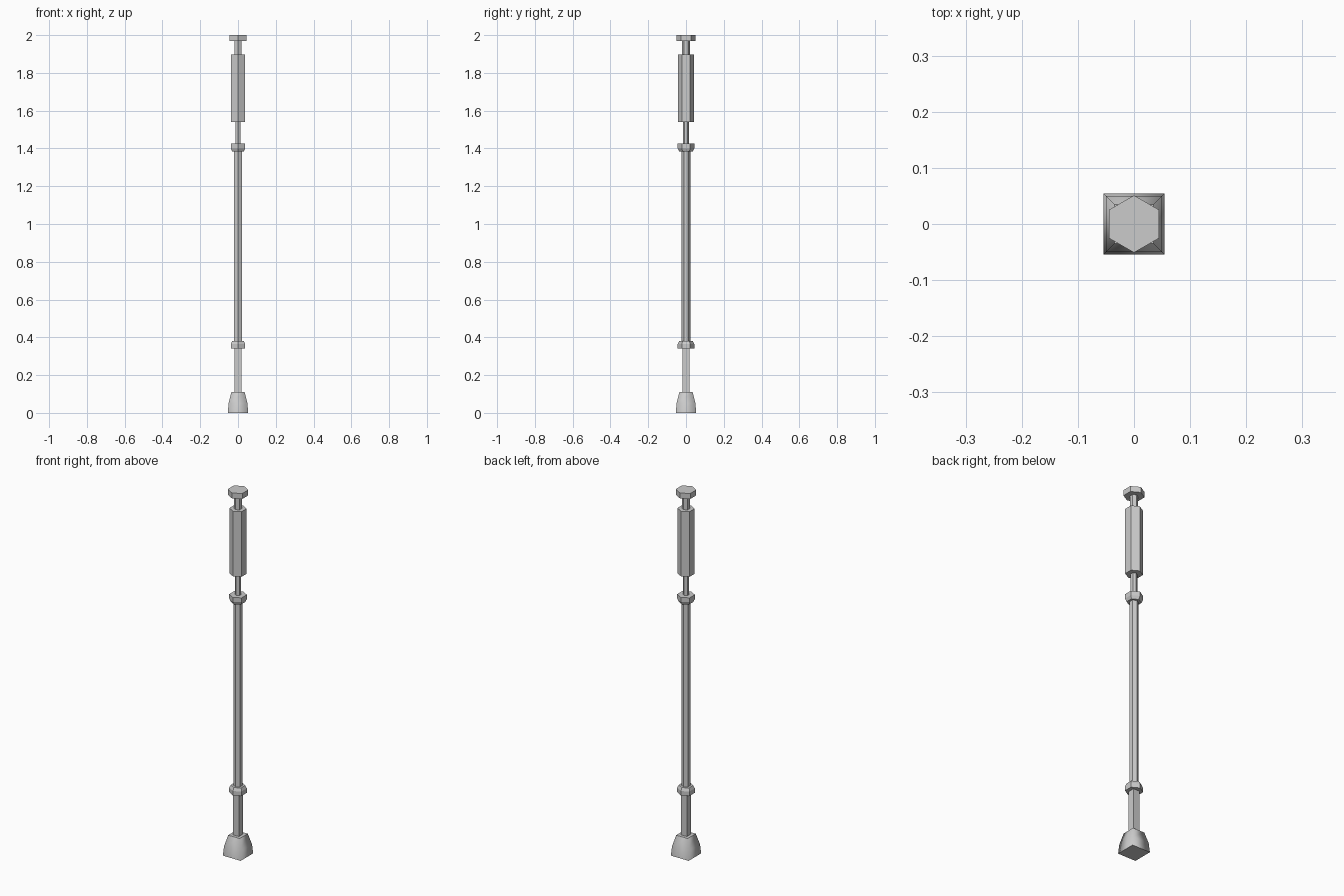
import bpy, bmesh, math

if "Cube" in bpy.data.objects:
    bpy.data.objects.remove(bpy.data.objects["Cube"])


def lathe(name, sides, rings, turn=0.0, smooth=False):
    """Closed prism-like solid from (corner radius, height) rings."""
    bm = bmesh.new()
    loops = []
    for r, z in rings:
        loops.append([bm.verts.new((r * math.cos(turn + 2 * math.pi * i / sides),
                                    r * math.sin(turn + 2 * math.pi * i / sides), z))
                      for i in range(sides)])
    for a, b in zip(loops, loops[1:]):
        for i in range(sides):
            j = (i + 1) % sides
            bm.faces.new((a[i], a[j], b[j], b[i])).smooth = smooth
    bm.faces.new(loops[0][::-1])
    bm.faces.new(loops[-1])
    if smooth:
        # keep the four corner edges crisp
        for e in bm.edges:
            if len(e.link_faces) == 2 and e.calc_face_angle() > math.radians(40):
                e.smooth = False
    mesh = bpy.data.meshes.new(name)
    bm.to_mesh(mesh)
    bm.free()
    obj = bpy.data.objects.new(name, mesh)
    bpy.context.collection.objects.link(obj)
    return obj


def hexagon(name, rings):
    return lathe(name, 6, rings, math.pi / 2)


def square(name, rings, smooth=False):
    return lathe(name, 4, [(h * math.sqrt(2), z) for h, z in rings], math.pi / 4, smooth)


# square foot with tapering shoulders
square("foot", [(0.054, 0), (0.05, 0.05), (0.035, 0.11)], True)

# square lower rod
square("lower_rod", [(0.018, 0.10), (0.018, 0.35)])

# collars at both ends of the main shaft, bevelled towards it
hexagon("lower_collar", [(0.044, 0.34), (0.044, 0.364), (0.036, 0.38)])
hexagon("upper_collar", [(0.036, 1.385), (0.044, 1.401), (0.044, 1.425)])

# main shaft
hexagon("shaft", [(0.023, 0.37), (0.023, 1.39)])

# upper rod, grip, neck and end cap
hexagon("upper_rod", [(0.016, 1.42), (0.016, 1.55)])
hexagon("grip", [(0.043, 1.54), (0.043, 1.897)])
hexagon("neck", [(0.02, 1.89), (0.02, 1.975)])
hexagon("end_cap", [(0.051, 1.97), (0.051, 2.0)])
